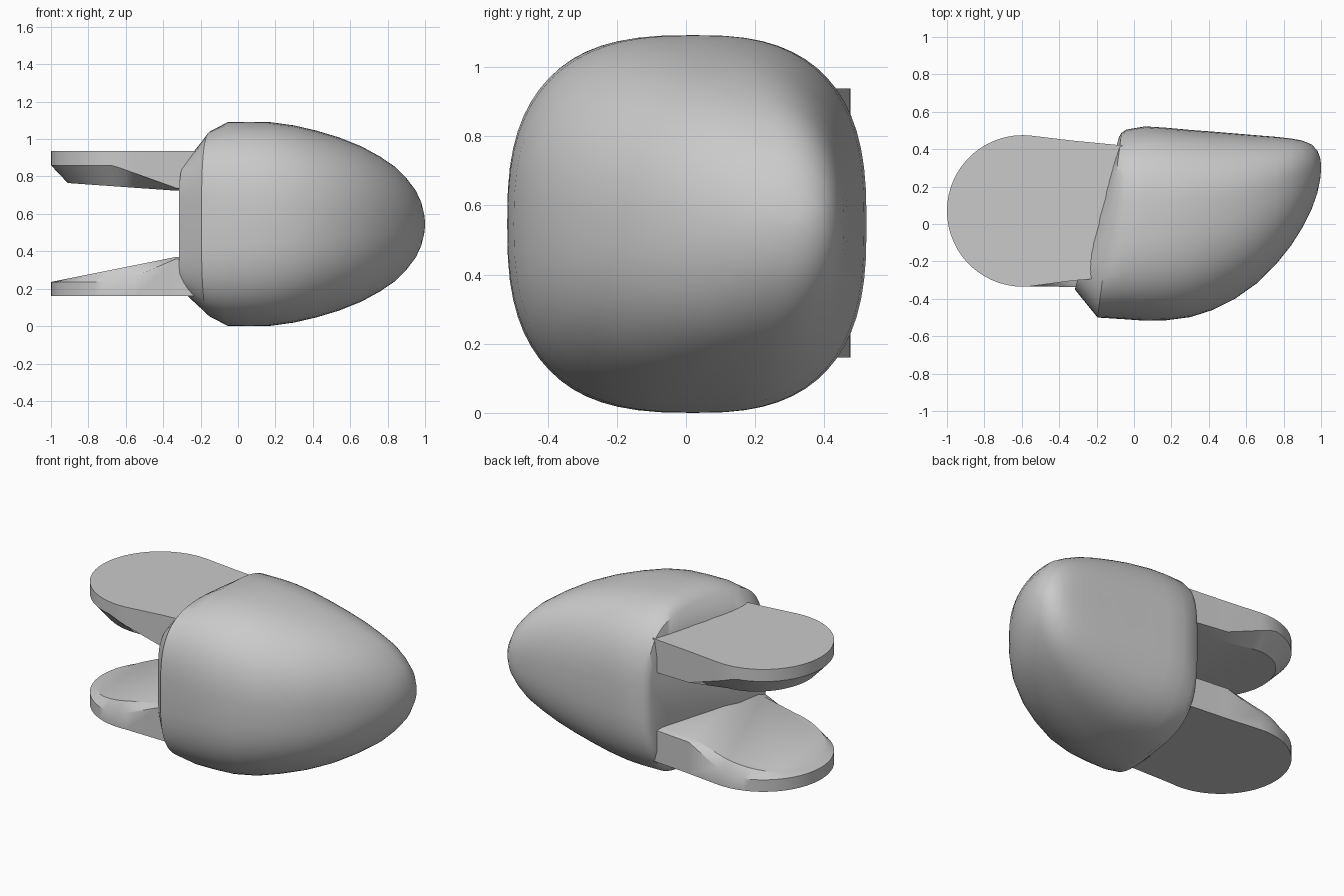
import bpy, bmesh
from math import sin, cos, pi, radians

cube = bpy.data.objects.get("Cube")
if cube:
    bpy.data.objects.remove(cube, do_unlink=True)

grey = bpy.data.materials.new("plain grey")
grey.use_nodes = True
colour = (0.59, 0.59, 0.59, 1)
grey.diffuse_color = colour
grey.node_tree.nodes["Principled BSDF"].inputs["Base Color"].default_value = colour


def loft(name, rings, angle):
    """Skin a list of equal-length point rings and cap both ends."""
    bm = bmesh.new()
    loops = [[bm.verts.new(p) for p in ring] for ring in rings]
    count = len(loops[0])
    for a, b in zip(loops, loops[1:]):
        for i in range(count):
            j = (i + 1) % count
            bm.faces.new((a[i], a[j], b[j], b[i]))
    bm.faces.new(loops[0])
    bm.faces.new(loops[-1])
    bmesh.ops.recalc_face_normals(bm, faces=bm.faces)
    mesh = bpy.data.meshes.new(name)
    bm.to_mesh(mesh)
    bm.free()
    mesh.materials.append(grey)
    obj = bpy.data.objects.new(name, mesh)
    bpy.context.collection.objects.link(obj)
    mesh.shade_smooth()
    mesh.set_sharp_from_angle(angle=radians(angle))
    return obj


def section(x, y0, y1, half_z, centre, power, shear=0.0, mid_z=0.546, sides=64):
    """Rounded-box section; the widest point sits at y = centre."""
    ring = []
    for i in range(sides):
        c, s = cos(2 * pi * i / sides), sin(2 * pi * i / sides)
        u = abs(c) ** (2 / power) * (1 if c > 0 else -1)
        v = abs(s) ** (2 / power) * (1 if s > 0 else -1)
        y = centre + u * ((y1 - centre) if u > 0 else (centre - y0))
        ring.append((x + shear * y, y, mid_z + half_z * v))
    return ring


# Body: slanted flat end, full middle, nose curving towards the back
stations = [
    (-0.215, -0.35, 0.465, 0.37, 0.04, 4.5, 0.29, 0.525),
    (-0.13, -0.50, 0.488, 0.50, 0.02, 3.3, 0.13),
    (-0.055, -0.508, 0.505, 0.545, 0.02, 2.8, 0.03),
    (0.06, -0.517, 0.522, 0.546, 0.02, 2.7),
    (0.17, -0.515, 0.515, 0.545, 0.03, 2.65),
    (0.30, -0.498, 0.503, 0.527, 0.05, 2.6),
    (0.42, -0.46, 0.494, 0.499, 0.08, 2.5),
    (0.54, -0.40, 0.484, 0.463, 0.11, 2.45),
    (0.66, -0.315, 0.474, 0.415, 0.15, 2.4),
    (0.76, -0.215, 0.466, 0.36, 0.19, 2.35),
    (0.84, -0.115, 0.457, 0.306, 0.23, 2.3),
    (0.90, -0.02, 0.446, 0.245, 0.26, 2.2),
    (0.95, 0.08, 0.425, 0.18, 0.28, 2.1),
    (0.98, 0.165, 0.393, 0.115, 0.29, 2),
    (0.995, 0.235, 0.355, 0.055, 0.30, 2),
    (1.0, 0.285, 0.32, 0.01, 0.305, 2),
]
loft("body", [section(*s) for s in stations], 38)


def outline(inset, front_y):
    """Paddle outline: half-round tip with straight sides into the body."""
    r = 0.405 - inset
    pts = [(-0.06, 0.42 - inset), (-0.33, 0.446 - inset)]
    for i in range(33):
        a = pi / 2 - 0.1 + (pi + 0.2) * i / 32
        pts.append((-0.595 + r * cos(a), 0.07 + r * sin(a)))
    pts.append((-0.33, (front_y * 2 - 0.33) / 3 + inset))
    pts.append((-0.18, front_y + inset))
    return pts


def ramp(x, start, end, low, high):
    t = min(1, max(0, (x - start) / (end - start)))
    return low + (high - low) * t


# Upper paddle: flat top, bevelled underside
upper_rim = outline(0, -0.29)
upper_inner = outline(0.09, -0.29)
loft("upper_paddle", [
    [(x, y, 0.937) for x, y in upper_rim],
    [(x, y, ramp(x, -0.67, -0.3, 0.86, 0.727)) for x, y in upper_rim],
    [(x, y, ramp(x, -0.91, -0.3, 0.765, 0.722)) for x, y in upper_inner],
], 25)

# Lower paddle: flat bottom, top rising gently towards the body
lower_rim = outline(0, -0.34)
lower_inner = outline(0.04, -0.34)
loft("lower_paddle", [
    [(x, y, 0.16) for x, y in lower_rim],
    [(x, y, ramp(x, -0.62, -0.33, 0.236, 0.36)) for x, y in lower_rim],
    [(x, y, ramp(x, -1.0, -0.33, 0.236, 0.37)) for x, y in lower_inner],
], 35)
